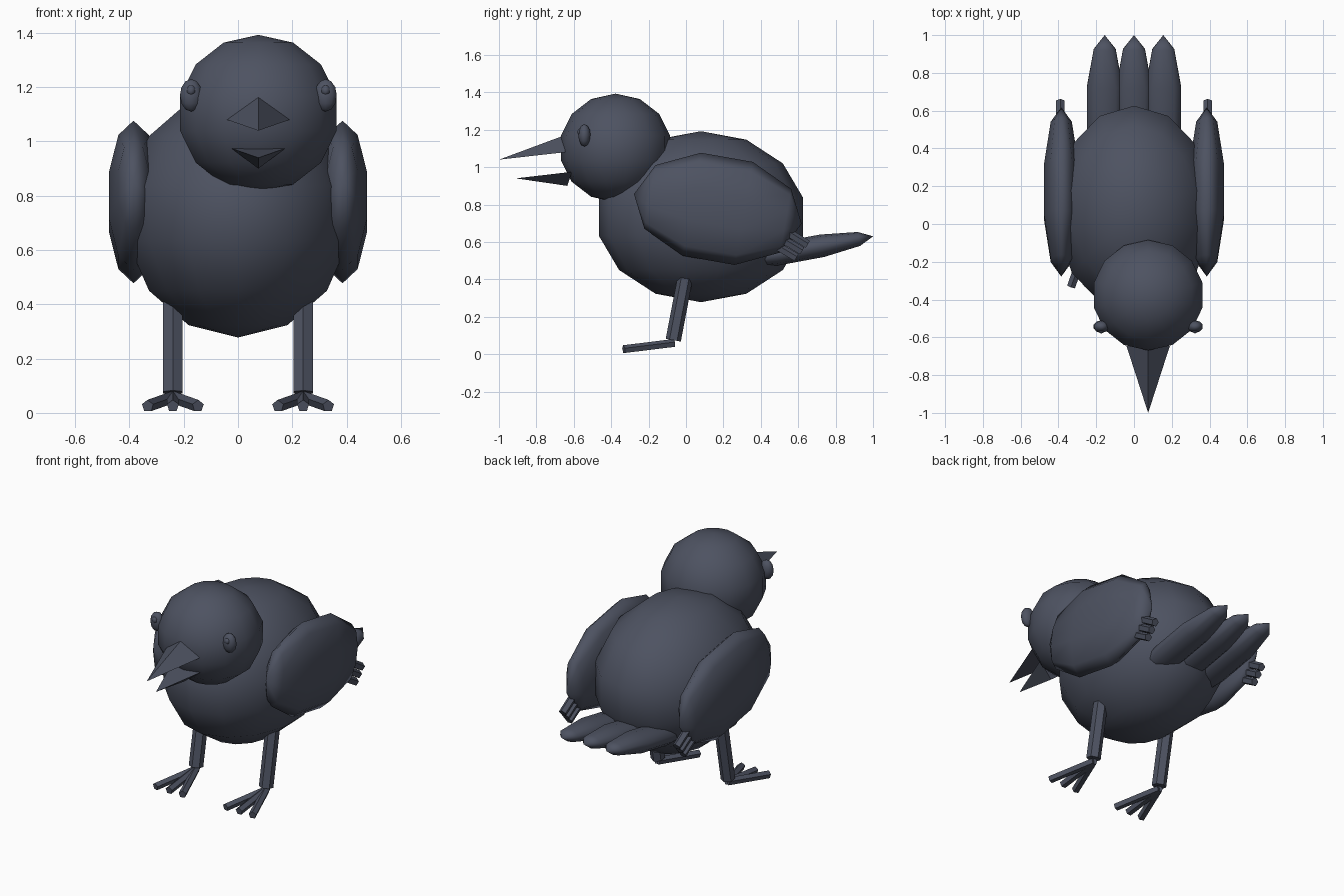
import bpy, bmesh
from math import radians
from mathutils import Vector, Matrix

cube = bpy.data.objects.get("Cube")
if cube:
    bpy.data.objects.remove(cube, do_unlink=True)

slate = bpy.data.materials.new("slate_blue")
slate.use_nodes = True
colour = (0.075, 0.085, 0.12, 1)
slate.diffuse_color = colour
slate.node_tree.nodes["Principled BSDF"].inputs["Base Color"].default_value = colour


def finish(name, bm, smooth):
    bmesh.ops.recalc_face_normals(bm, faces=bm.faces)
    for face in bm.faces:
        face.smooth = smooth
    mesh = bpy.data.meshes.new(name)
    bm.to_mesh(mesh)
    bm.free()
    mesh.materials.append(slate)
    obj = bpy.data.objects.new(name, mesh)
    bpy.context.collection.objects.link(obj)
    return obj


def ellipsoid(name, centre, radii, segments, rings, pitch=0):
    bm = bmesh.new()
    bmesh.ops.create_uvsphere(bm, u_segments=segments, v_segments=rings, radius=1)
    move = Matrix.Translation(centre) @ Matrix.Rotation(radians(pitch), 4, "X")
    bm.transform(move @ Matrix.Diagonal((*radii, 1)))
    return finish(name, bm, True)


def rod(name, start, end, radius, sides):
    start, end = Vector(start), Vector(end)
    axis = end - start
    bm = bmesh.new()
    bmesh.ops.create_cone(bm, cap_ends=True, segments=sides, radius1=radius,
                          radius2=radius, depth=axis.length)
    turn = axis.to_track_quat("Z", "Y").to_matrix().to_4x4()
    bm.transform(Matrix.Translation((start + end) / 2) @ turn)
    return finish(name, bm, False)


def spike(name, base, tip):
    bm = bmesh.new()
    ring = [bm.verts.new(p) for p in base]
    point = bm.verts.new(tip)
    bm.faces.new(ring)
    for i in range(len(ring)):
        bm.faces.new((ring[i], ring[i - 1], point))
    return finish(name, bm, False)


# Body and head, the head set slightly to one side
head_x = 0.075
ellipsoid("body", (0, 0.08, 0.735), (0.43, 0.56, 0.457), 14, 7)
ellipsoid("head", (head_x, -0.377, 1.103), (0.303, 0.3, 0.29), 14, 7)

# Open beak
spike("upper_beak", [(head_x, -0.65, 1.17), (head_x - 0.115, -0.645, 1.08),
                     (head_x + 0.115, -0.645, 1.08)], (head_x, -1, 1.04))
spike("lower_beak", [(head_x, -0.635, 0.9), (head_x - 0.1, -0.61, 0.975),
                     (head_x + 0.1, -0.61, 0.975)], (head_x, -0.91, 0.94))

for side, label in ((1, "left"), (-1, "right")):
    # Eye with a small raised pupil
    eye_x = head_x + side * 0.248
    ellipsoid(label + "_eye", (eye_x, -0.543, 1.17), (0.043, 0.033, 0.06), 10, 6)
    ellipsoid(label + "_pupil", (eye_x, -0.565, 1.188), (0.018, 0.016, 0.02), 6, 5)

    # Wing with three quill tips
    ellipsoid(label + "_wing", (side * 0.385, 0.17, 0.777), (0.1, 0.294, 0.455),
              10, 5, -100)
    for i in range(3):
        start = (side * 0.39, 0.48 - 0.025 * i, 0.69 - 0.04 * i)
        end = (side * 0.39, 0.65 - 0.03 * i, 0.585 - 0.035 * i)
        rod(f"{label}_wing_quill_{i + 1}", start, end, 0.024, 5)

    # Leg and toes
    leg_x = side * 0.24
    rod(label + "_leg", (leg_x, -0.005, 0.405), (leg_x, -0.068, 0.075), 0.041, 6)
    for i in (-1, 0, 1):
        rod(f"{label}_toe_{i + 2}", (leg_x, -0.065, 0.058),
            (leg_x + 0.093 * i, -0.333, 0.025), 0.023, 5)

# Tail feathers
for i in (-1, 0, 1):
    ellipsoid(f"tail_feather_{i + 2}", (0.155 * i, 0.605, 0.557),
              (0.104, 0.064, 0.402), 10, 5, -79.5)
